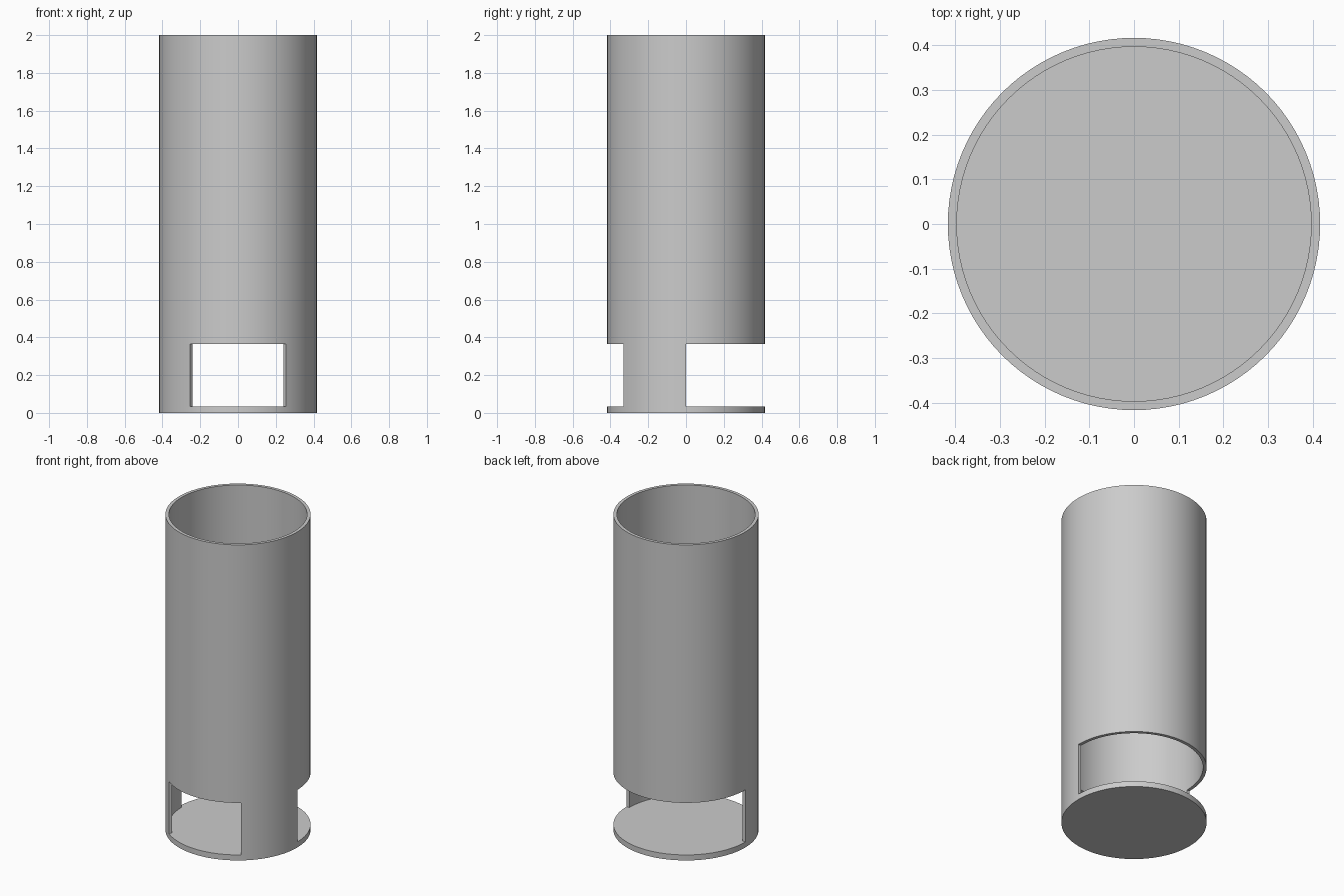
import bpy
import bmesh
import math

cube = bpy.data.objects.get("Cube")
if cube:
    bpy.data.objects.remove(cube, do_unlink=True)

OUTER, INNER = 0.417, 0.397
FLOOR, SILL, TOP = 0.035, 0.365, 2.0
STEPS = 96                      # sides of the full circle

grey = bpy.data.materials.new("plain grey")
grey.use_nodes = True
grey.diffuse_color = (0.6, 0.6, 0.6, 1)
grey.node_tree.nodes["Principled BSDF"].inputs["Base Color"].default_value = grey.diffuse_color


def finish(name, bm):
    bmesh.ops.recalc_face_normals(bm, faces=bm.faces)
    mesh = bpy.data.meshes.new(name)
    bm.to_mesh(mesh)
    bm.free()
    mesh.materials.append(grey)
    obj = bpy.data.objects.new(name, mesh)
    bpy.context.collection.objects.link(obj)
    bpy.ops.object.select_all(action='DESELECT')
    obj.select_set(True)
    bpy.context.view_layer.objects.active = obj
    bpy.ops.object.shade_smooth_by_angle(angle=math.radians(30))
    return obj


def curved_wall(name, first, count, bottom, top):
    """Sweep the wall section around z, capping the ends of an open arc."""
    bm = bmesh.new()
    closed = count == STEPS
    section = [(INNER, bottom), (OUTER, bottom), (OUTER, top), (INNER, top)]
    rows = []
    for i in range(count if closed else count + 1):
        a = math.tau * (first + i) / STEPS
        rows.append([bm.verts.new((r * math.cos(a), r * math.sin(a), z))
                     for r, z in section])
    for i in range(count):
        a, b = rows[i], rows[(i + 1) % len(rows)]
        for k in range(4):
            n = (k + 1) % 4
            bm.faces.new((a[k], b[k], b[n], a[n]))
    if not closed:
        bm.faces.new(rows[0])
        bm.faces.new(rows[-1])
    return finish(name, bm)


# Solid base disc
bm = bmesh.new()
bmesh.ops.create_cone(bm, cap_ends=True, segments=STEPS, radius1=OUTER,
                      radius2=OUTER, depth=FLOOR)
bmesh.ops.translate(bm, verts=bm.verts, vec=(0, 0, FLOOR / 2))
finish("base_disc", bm)

# Two posts, from the side line round to the front opening
POST = 14
curved_wall("right_post", STEPS // 2, POST, FLOOR, SILL)
curved_wall("left_post", STEPS - POST, POST, FLOOR, SILL)

# Open-topped tube
curved_wall("tube", 0, STEPS, SILL, TOP)
